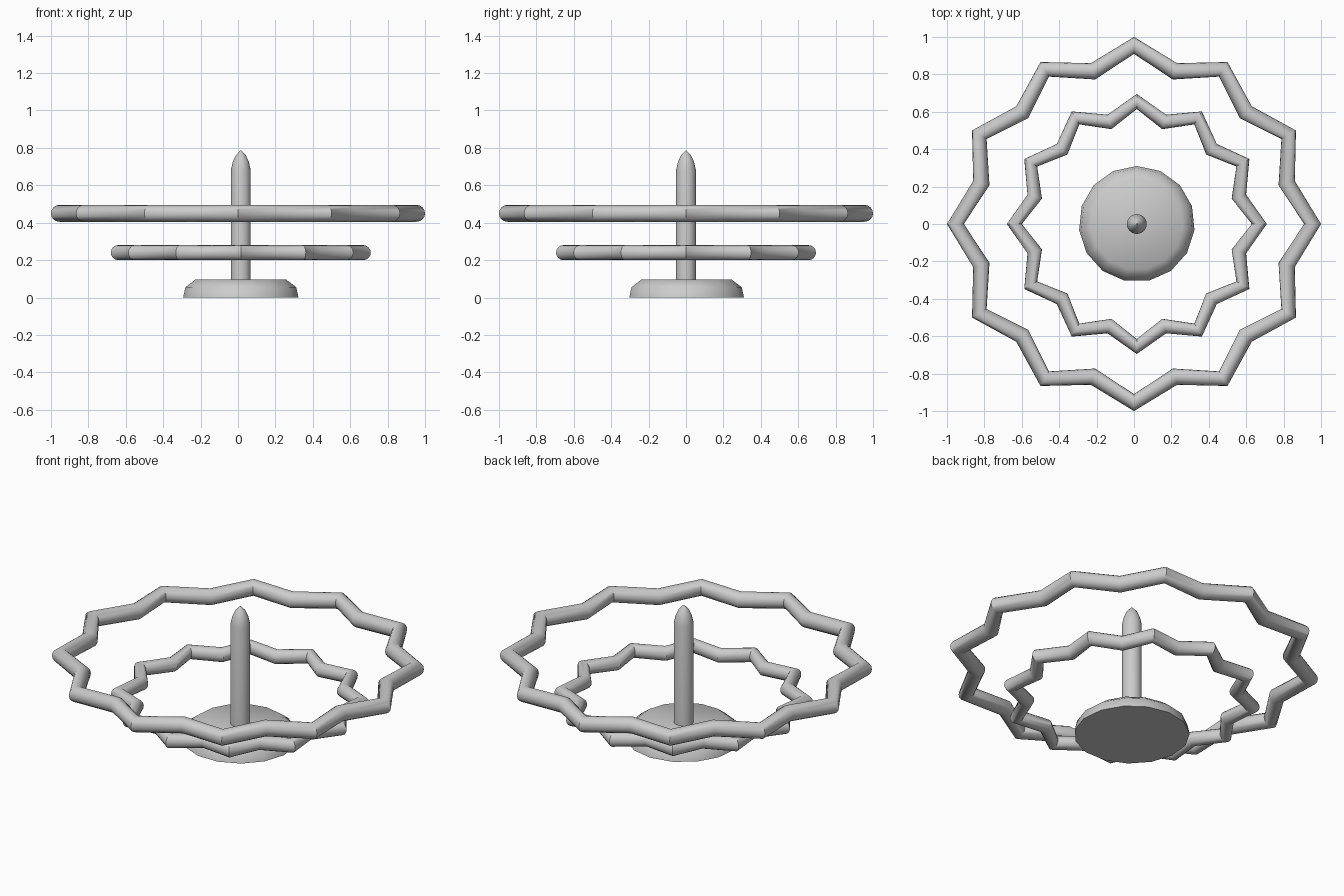
import bpy, bmesh
from math import sin, cos, pi, radians

if "Cube" in bpy.data.objects:
    bpy.data.objects.remove(bpy.data.objects["Cube"])


def make_object(name, bm, angle):
    bmesh.ops.recalc_face_normals(bm, faces=bm.faces)
    mesh = bpy.data.meshes.new(name)
    bm.to_mesh(mesh)
    bm.free()
    obj = bpy.data.objects.new(name, mesh)
    bpy.context.collection.objects.link(obj)
    bpy.ops.object.select_all(action='DESELECT')
    obj.select_set(True)
    bpy.context.view_layer.objects.active = obj
    bpy.ops.object.shade_smooth_by_angle(angle=radians(angle))
    return obj


def bridge(bm, a, b):
    n = len(a)
    for i in range(n):
        j = (i + 1) % n
        bm.faces.new((a[i], a[j], b[j], b[i]))


def zigzag_ring(name, tip, valley, tube, x, z, points=12, sides=16):
    """Closed star-shaped tube with a corner at every tip and valley."""
    bm = bmesh.new()
    sections = []
    for k in range(points * 2):
        a = pi * k / points
        r = valley if k % 2 else tip
        section = []
        for s in range(sides):
            t = 2 * pi * s / sides
            d = r + tube * cos(t)
            section.append(bm.verts.new((x + d * cos(a), d * sin(a), z + tube * sin(t))))
        sections.append(section)
    for k in range(len(sections)):
        bridge(bm, sections[k], sections[(k + 1) % len(sections)])
    return make_object(name, bm, 40)


def turned(name, profile, sides, x, angle):
    """Solid of revolution, capped at both ends, with a vertex facing +y."""
    bm = bmesh.new()
    loops = [[bm.verts.new((x + r * sin(2 * pi * s / sides), r * cos(2 * pi * s / sides), z))
              for s in range(sides)] for r, z in profile]
    for a, b in zip(loops, loops[1:]):
        bridge(bm, a, b)
    bm.faces.new(loops[0])
    bm.faces.new(loops[-1])
    return make_object(name, bm, angle)


CX = 0.015

# Faceted foot
turned("base", [(0.31, 0), (0.298, 0.055), (0.245, 0.095)], 15, CX, 50)

# Upright post with a bullet-shaped tip
turned("post", [(0.053, 0.05), (0.053, 0.68), (0.043, 0.725),
                (0.027, 0.76), (0.003, 0.785)], 24, CX, 40)

# Two zigzag rings
zigzag_ring("upper_ring", 0.955, 0.845, 0.045, 0, 0.45)
zigzag_ring("lower_ring", 0.655, 0.565, 0.04, CX, 0.24)
